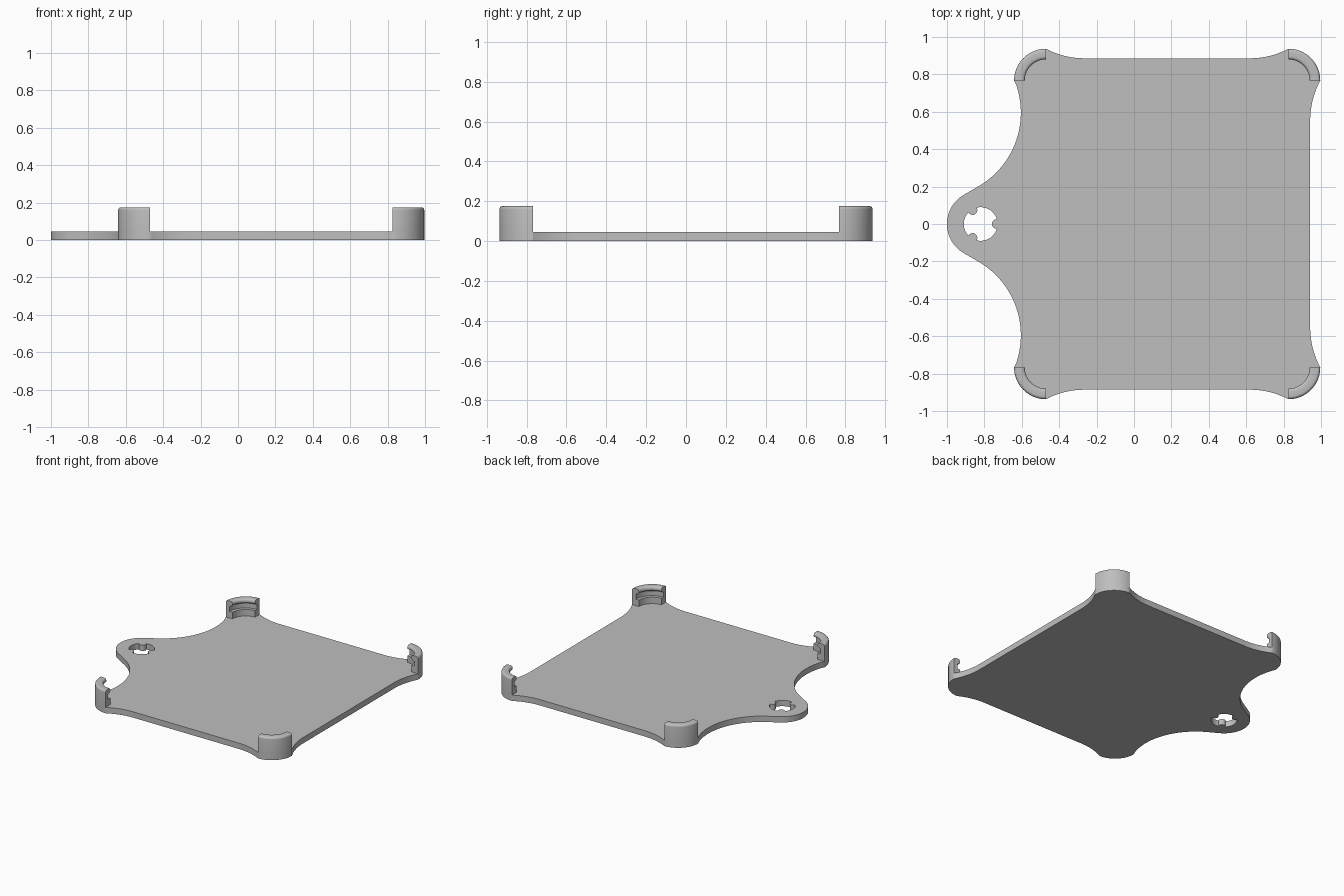
import bpy, bmesh
from math import sin, cos, radians, sqrt, asin, degrees

if "Cube" in bpy.data.objects:
    bpy.data.objects.remove(bpy.data.objects["Cube"])

grey = bpy.data.materials.new("light_grey")
grey.use_nodes = True
grey.diffuse_color = (0.52, 0.52, 0.52, 1)
grey.node_tree.nodes["Principled BSDF"].inputs["Base Color"].default_value = grey.diffuse_color

PLATE = 0.045      # plate thickness
R = 0.17           # outer corner radius
XR, XL, Y = 0.826, -0.471, 0.767   # corner centres
STEPS = 16


def arc(cx, cy, r, a0, a1, n=STEPS):
    angles = [radians(a0 + (a1 - a0) * i / n) for i in range(n + 1)]
    return [(cx + r * cos(a), cy + r * sin(a)) for a in angles]


def finish(bm, name):
    bmesh.ops.recalc_face_normals(bm, faces=bm.faces)
    mesh = bpy.data.meshes.new(name)
    bm.to_mesh(mesh)
    bm.free()
    obj = bpy.data.objects.new(name, mesh)
    bpy.context.collection.objects.link(obj)
    mesh.materials.append(grey)
    bpy.ops.object.select_all(action='DESELECT')
    obj.select_set(True)
    bpy.context.view_layer.objects.active = obj
    bpy.ops.object.shade_smooth_by_angle(angle=radians(30))
    return obj


def flare(reach, depth):
    """Radius and sweep of a scoop that leaves a straight edge tangentially."""
    r = (reach ** 2 + depth ** 2) / (2 * depth)
    return r, degrees(asin(reach / r))


# Upper half of the outline, from the right edge round to the tab
edge_x, edge_y = 0.942, 0.886
rx, ax = flare(0.215, XR + R - edge_x)
ry, ay = flare(0.205, Y + R - edge_y)
TAB_X, TAB_R, SCOOP = -0.82, 0.18, 0.455
scoop_x, scoop_y = -0.605 - SCOOP, 0.595
scoop_top = degrees(asin((Y - scoop_y) / SCOOP))
half = arc(edge_x + rx, Y - 0.215, rx, 180, 180 - ax)[:-1]
half += arc(XR, Y, R, 0, 90)
half += arc(XR - 0.205, edge_y + ry, ry, 270 + ay, 270)[1:]
half += arc(XL + 0.205, edge_y + ry, ry, 270, 270 - ay)[:-1]
half += arc(XL, Y, R, 90, 180)
half += arc(scoop_x, scoop_y, SCOOP, scoop_top, -60, 28)[1:]
half += arc(TAB_X, 0, TAB_R, 120, 180)
outline = half + [(x, -y) for x, y in reversed(half[:-1])]

# Round hole with three small bumps
hole = []
for a in (0, 120, 240):
    bx, by = TAB_X + 0.085 * cos(radians(a)), 0.085 * sin(radians(a))
    hole += arc(bx, by, 0.025, a + 273.4, a + 86.6, 12)
    hole += arc(TAB_X, 0, 0.09, a + 16.1, a + 103.9)[1:-1]

# Base plate
bm = bmesh.new()
for loop in (outline, hole):
    vs = [bm.verts.new((x, y, 0)) for x, y in loop]
    for i, v in enumerate(vs):
        bm.edges.new((v, vs[i - 1]))
bmesh.ops.triangle_fill(bm, edges=bm.edges[:], use_beauty=True)
ext = bmesh.ops.extrude_face_region(bm, geom=bm.faces[:], use_keep_orig=True)
top = [g for g in ext["geom"] if isinstance(g, bmesh.types.BMVert)]
bmesh.ops.translate(bm, verts=top, vec=(0, 0, PLATE))
bmesh.ops.dissolve_limit(bm, angle_limit=0.001, verts=bm.verts[:], edges=bm.edges[:])
finish(bm, "base_plate")

# Corner clip section: ledge, groove and rounded lip (radius, height)
TOP, ROUND = 0.175, 0.016
section = [(0.113, PLATE), (R, PLATE)]
section += arc(R - ROUND, TOP - ROUND, ROUND, 0, 90, 5)
section += arc(0.113 + ROUND, TOP - ROUND, ROUND, 90, 180, 5)
section += [(0.113, 0.148), (0.138, 0.132), (0.138, 0.095), (0.113, 0.095)]


def corner_clip(name, cx, cy, start):
    bm = bmesh.new()
    rings = []
    for i in range(STEPS + 1):
        a = radians(start + 90 * i / STEPS)
        rings.append([bm.verts.new((cx + r * cos(a), cy + r * sin(a), z)) for r, z in section])
    for p, q in zip(rings, rings[1:]):
        for j in range(len(section)):
            bm.faces.new((p[j - 1], p[j], q[j], q[j - 1]))
    bm.faces.new(rings[0])
    bm.faces.new(rings[-1])
    finish(bm, name)


corner_clip("back_left_clip", XR, Y, 0)
corner_clip("back_right_clip", XL, Y, 90)
corner_clip("front_right_clip", XL, -Y, 180)
corner_clip("front_left_clip", XR, -Y, 270)
